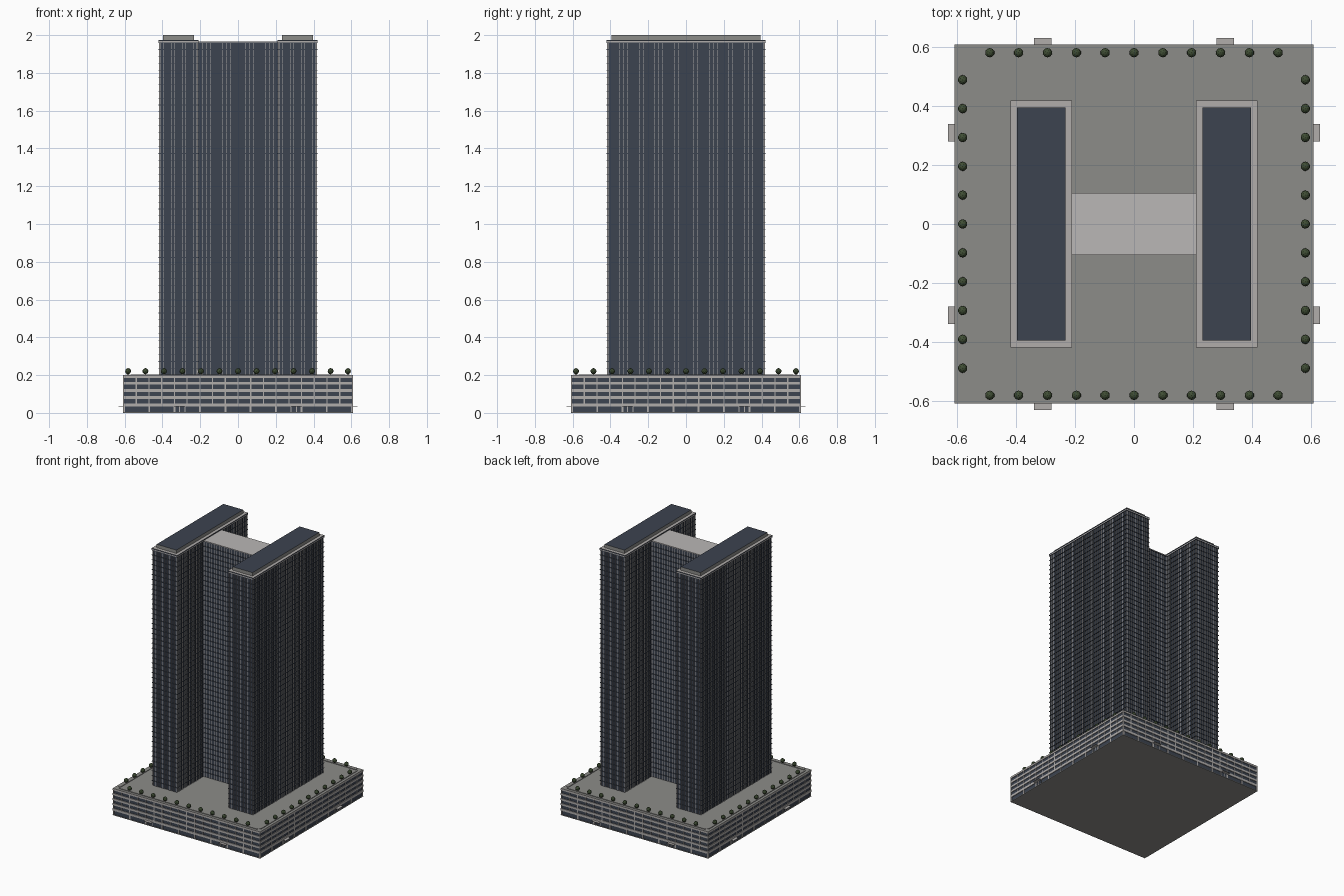
import bpy
import bmesh
from mathutils import Matrix, Vector

if "Cube" in bpy.data.objects:
    bpy.data.objects.remove(bpy.data.objects["Cube"])


def material(name, rgb):
    m = bpy.data.materials.new(name)
    m.diffuse_color = (*rgb, 1)
    m.use_nodes = True
    m.node_tree.nodes["Principled BSDF"].inputs["Base Color"].default_value = m.diffuse_color
    return m


NAVY = material("navy glass", (0.045, 0.056, 0.079))
LIGHT = material("light concrete", (0.44, 0.42, 0.41))
PALE = material("pale roof", (0.49, 0.475, 0.465))
GREY = material("grey deck", (0.265, 0.262, 0.25))
GREEN = material("dark foliage", (0.05, 0.075, 0.035))
BROWN = material("brown trunk", (0.06, 0.04, 0.025))


def boxes(name, spans, mat, top=None):
    """One object from (x0, x1, y0, y1, z0, z1) spans, with optional top colour."""
    bm = bmesh.new()
    for x0, x1, y0, y1, z0, z1 in spans:
        centre = Vector(((x0 + x1) / 2, (y0 + y1) / 2, (z0 + z1) / 2))
        size = Vector((abs(x1 - x0), abs(y1 - y0), abs(z1 - z0)))
        bmesh.ops.create_cube(bm, size=1, matrix=Matrix.Translation(centre) @ Matrix.Diagonal((*size, 1)))
    mesh = bpy.data.meshes.new(name)
    mesh.materials.append(mat)
    if top:
        mesh.materials.append(top)
        bm.normal_update()
        for f in bm.faces:
            f.material_index = int(f.normal.z > 0.5)
    bm.to_mesh(mesh)
    bm.free()
    obj = bpy.data.objects.new(name, mesh)
    bpy.context.collection.objects.link(obj)
    return obj


def square(r, z0, z1):
    return (-r, r, -r, r, z0, z1)


def four_sides(along0, along1, out0, out1, z0, z1):
    """The same block on the front, back, left and right of the podium."""
    return [(along0, along1, s * out0, s * out1, z0, z1) for s in (-1, 1)] + \
           [(s * out0, s * out1, along0, along1, z0, z1) for s in (-1, 1)]


# Podium: glass core, ground slab, concrete bands, mullions and deck
H = 0.61
boxes("podium_glass", [square(H - 0.005, 0.003, 0.19)], NAVY)
boxes("ground_slab", [square(H, 0, 0.004)], GREY)
bands = [(0.034, 0.051), (0.074, 0.089), (0.111, 0.126), (0.149, 0.164), (0.186, 0.197)]
boxes("podium_bands", [square(H, a, b) for a, b in bands], LIGHT)
boxes("podium_deck", [square(H, 0.197, 0.2)], LIGHT, GREY)
mullions = []
for i in range(19):
    c = -H + 0.004 + i * (2 * H - 0.008) / 18
    mullions += four_sides(c - 0.003, c + 0.003, H - 0.006, H - 0.001, 0.05, 0.187)
boxes("podium_mullions", mullions, LIGHT)

# Street level piers, door frames and thin canopies
piers = []
for i in range(10):
    c = -H + 0.006 + i * (2 * H - 0.012) / 9
    piers += four_sides(c - 0.005, c + 0.005, H - 0.006, H - 0.001, 0.003, 0.035)
for c in (-0.31, 0.31):
    for d in (-0.03, 0, 0.03):
        piers += four_sides(c + d - 0.002, c + d + 0.002, H - 0.006, H - 0.001, 0.003, 0.035)
boxes("street_piers", piers, LIGHT)
canopies = []
for c in (-0.31, 0.31):
    canopies += four_sides(c - 0.03, c + 0.03, H - 0.005, 0.632, 0.034, 0.036)
boxes("entrance_canopies", canopies, LIGHT)

# Planter strips along the deck edges
boxes("planters", four_sides(-0.57, 0.57, 0.575, 0.59, 0.199, 0.204), GREY)

# Trees on the planters
spots = []
for i in range(11):
    c = -0.49 + i * 0.098
    spots += [(c, -0.582), (c, 0.582), (-0.582, c), (0.582, c)]
boxes("tree_trunks", [(x - 0.002, x + 0.002, y - 0.002, y + 0.002, 0.2, 0.215) for x, y in spots], BROWN)
bm = bmesh.new()
for x, y in spots:
    bmesh.ops.create_icosphere(bm, subdivisions=2, radius=0.016, matrix=Matrix.Translation((x, y, 0.221)))
crowns = bpy.data.meshes.new("tree_crowns")
crowns.materials.append(GREEN)
bm.to_mesh(crowns)
bm.free()
bpy.context.collection.objects.link(bpy.data.objects.new("tree_crowns", crowns))

# Towers and the link between them: glass cores, floor ledges, upright fins
BASE, TOP, FLOORS = 0.2, 1.962, 48
STEP = (TOP - BASE) / FLOORS
FIN = 0.0007


def facade(name, x0, x1, y0, y1, ends):
    """Glass block with ledges at each floor; ends=True also dresses the x sides."""
    g = 0.006
    gx = g if ends else 0
    boxes(name + "_glass", [(x0 + gx, x1 - gx, y0 + g, y1 - g, BASE, TOP)], NAVY)
    ledges = [(x0, x1, y0, y1, BASE + i * STEP - 0.003, BASE + i * STEP)
              for i in range(1, FLOORS + 1)]
    boxes(name + "_ledges", ledges, NAVY)
    fins = []
    nx = round((x1 - x0) / 0.021)
    for i in range(nx + 1):
        x = x0 + 0.008 + i * (x1 - x0 - 0.016) / nx
        for a, b in ((y0 + 0.002, y0 + g), (y1 - g, y1 - 0.002)):
            fins.append((x - FIN, x + FIN, a, b, BASE, TOP))
    if ends:
        ny = round((y1 - y0) / 0.021)
        for i in range(ny + 1):
            y = y0 + 0.008 + i * (y1 - y0 - 0.016) / ny
            for a, b in ((x0 + 0.002, x0 + g), (x1 - g, x1 - 0.002)):
                fins.append((a, b, y - FIN, y + FIN, BASE, TOP))
    boxes(name + "_fins", fins, LIGHT)


for side, x0, x1 in (("left", -0.42, -0.21), ("right", 0.21, 0.42)):
    facade(side + "_tower", x0, x1, -0.42, 0.42, True)
    # Roof edge and raised plant room
    boxes(side + "_roof_band", [(x0, x1, -0.42, 0.42, 1.962, 1.968)], LIGHT)
    boxes(side + "_roof_edge", [(x0, x1, -0.42, 0.42, 1.968, 1.975)], NAVY, LIGHT)
    boxes(side + "_plant_room", [(x0 + 0.023, x1 - 0.023, -0.395, 0.395, 1.974, 2.0)], GREY, NAVY)

facade("link", -0.215, 0.215, -0.105, 0.105, False)
boxes("link_roof", [(-0.211, 0.211, -0.106, 0.106, 1.962, 1.967)], LIGHT, PALE)
